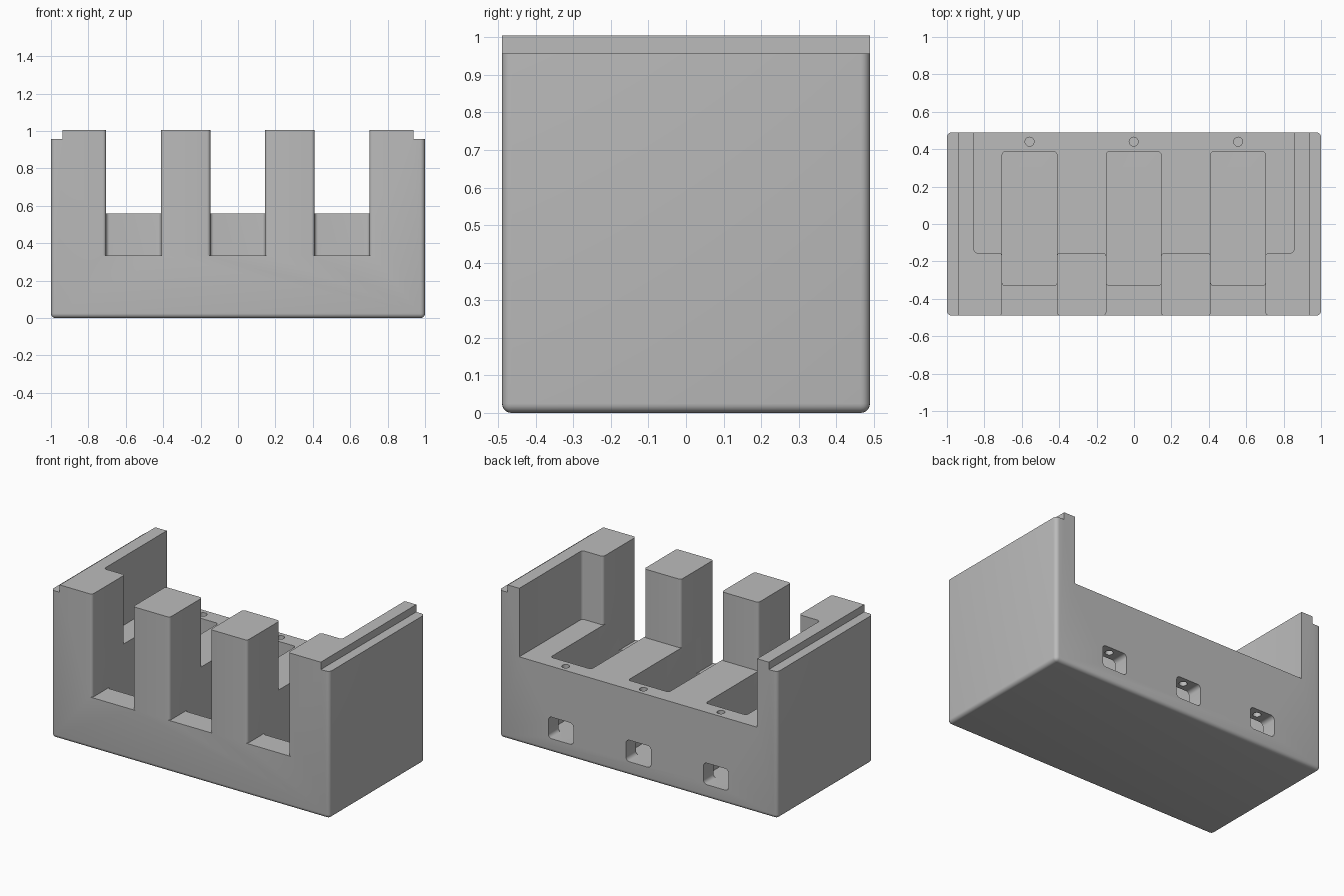
import bpy, bmesh, math
from mathutils import Vector

if "Cube" in bpy.data.objects:
    bpy.data.objects.remove(bpy.data.objects["Cube"])

grey = bpy.data.materials.new("plain grey")
grey.diffuse_color = (0.5, 0.5, 0.5, 1)
grey.use_nodes = True
grey.node_tree.nodes["Principled BSDF"].inputs["Base Color"].default_value = grey.diffuse_color


def rounded(points, segs=5):
    """Round the corners of an outline given as (x, y, radius)."""
    out = []
    for i, (x, y, r) in enumerate(points):
        p = Vector((x, y))
        if r == 0:
            out.append(p)
            continue
        a = (Vector(points[i - 1][:2]) - p).normalized()
        b = (Vector(points[(i + 1) % len(points)][:2]) - p).normalized()
        c = p + (a + b) * r          # all corners are right angles
        for k in range(segs + 1):
            t = k / segs * math.pi / 2
            out.append(c - b * r * math.cos(t) - a * r * math.sin(t))
    return out


def prism(name, outline, lo, hi, upright=True):
    """Extrude an outline along z, or along y when not upright."""
    bm = bmesh.new()
    place = (lambda p, h: (p.x, p.y, h)) if upright else (lambda p, h: (p.x, h, p.y))
    low = [bm.verts.new(place(p, lo)) for p in outline]
    high = [bm.verts.new(place(p, hi)) for p in outline]
    bm.faces.new(low)
    bm.faces.new(high)
    n = len(low)
    for i in range(n):
        j = (i + 1) % n
        bm.faces.new((low[i], low[j], high[j], high[i]))
    bmesh.ops.recalc_face_normals(bm, faces=bm.faces)
    return finish(name, bm)


def finish(name, bm):
    me = bpy.data.meshes.new(name)
    bm.to_mesh(me)
    bm.free()
    me.materials.append(grey)
    ob = bpy.data.objects.new(name, me)
    bpy.context.collection.objects.link(ob)
    return ob


def rect(x0, x1, y0, y1, r=0):
    return rounded([(x0, y0, r), (x1, y0, r), (x1, y1, r), (x0, y1, r)])


# Solid block with rounded upright corners and bottom edges
bm = bmesh.new()
bmesh.ops.create_cube(bm, size=1)
for v in bm.verts:
    v.co = (v.co.x * 2, v.co.y * 0.98, (v.co.z + 0.5) * 1.005)
soft = [e for e in bm.edges if min(v.co.z for v in e.verts) < 0.1]
bmesh.ops.bevel(bm, geom=soft, offset=0.025, segments=5, profile=0.5, affect='EDGES')
block = finish("holder_block", bm)

R = 0.018
FRONT = -0.4901
POST_BACK = -0.155
slots = [(-0.705, -0.412), (-0.148, 0.145), (0.41, 0.703)]
cutters = []

# Side ledges
for s in (-1, 1):
    x = sorted((s * 0.938, s * 1.1))
    cutters.append(prism("ledge_cutter", rect(*x, -0.6, 0.6), 0.957, 1.1))

# Upper cavity, open at the back, with the gaps between the posts
comb = [(0.855, 0.6, 0), (-0.855, 0.6, 0), (-0.855, POST_BACK, R)]
for x0, x1 in slots:
    comb += [(x0, POST_BACK, R), (x0, FRONT, R), (x0 - 0.05, FRONT, 0), (x0 - 0.05, -0.6, 0),
             (x1 + 0.05, -0.6, 0), (x1 + 0.05, FRONT, 0), (x1, FRONT, R), (x1, POST_BACK, R)]
comb.append((0.855, POST_BACK, R))
cutters.append(prism("cavity_cutter", rounded(comb), 0.56, 1.1))

for x0, x1 in slots:
    xc = (x0 + x1) / 2
    # Lower part of the front slot
    mouth = [(x0, 0.0, 0), (x0, FRONT, R), (x0 - 0.05, FRONT, 0), (x0 - 0.05, -0.6, 0),
             (x1 + 0.05, -0.6, 0), (x1 + 0.05, FRONT, 0), (x1, FRONT, R), (x1, 0.0, 0)]
    cutters.append(prism("slot_cutter", rounded(mouth), 0.335, 0.56))
    # Deep pocket
    cutters.append(prism("pocket_cutter", rect(x0, x1, -0.33, 0.387, R), 0.09, 0.56))
    # Back window into the pocket
    cutters.append(prism("window_cutter", rect(xc - 0.09, xc + 0.09, 0.09, 0.23, 0.025), 0.3, 0.6, False))
    # Pin hole above the window
    ring = [Vector((xc + 0.024 * math.cos(k * math.pi / 12), 0.44 + 0.024 * math.sin(k * math.pi / 12)))
            for k in range(24)]
    cutters.append(prism("pin_hole_cutter", ring, 0.16, 0.7))

for c in cutters:
    c.hide_render = True
    c.hide_set(True)
    m = block.modifiers.new(c.name, 'BOOLEAN')
    m.operation = 'DIFFERENCE'
    m.solver = 'EXACT'
    m.object = c

# Apply the cuts and drop the cutters
bpy.context.view_layer.update()
dg = bpy.context.evaluated_depsgraph_get()
result = bpy.data.meshes.new_from_object(block.evaluated_get(dg))
block.modifiers.clear()
block.data = result
for c in cutters:
    bpy.data.objects.remove(c)

bpy.context.view_layer.objects.active = block
block.select_set(True)
bpy.ops.object.shade_smooth_by_angle(angle=math.radians(30))
